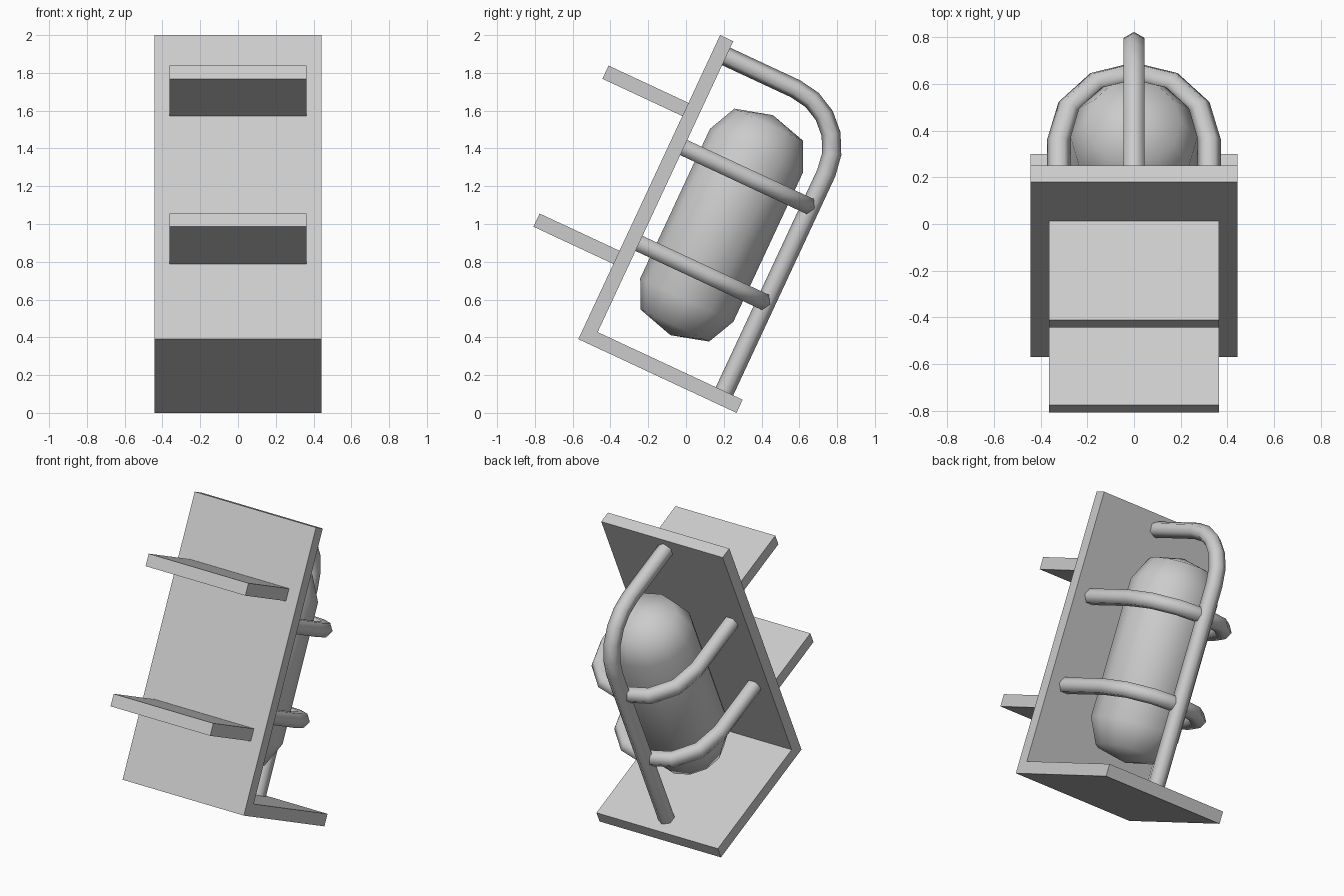
import bpy, bmesh
from math import radians, sin, cos, pi
from mathutils import Vector, Matrix

if "Cube" in bpy.data.objects:
    bpy.data.objects.remove(bpy.data.objects["Cube"])

# Everything is built upright (y = depth, z = height), then leaned by one shared matrix
LEAN = Matrix.Translation((0, -0.57, 0.3905)) @ Matrix.Rotation(radians(-25), 4, 'X')
T = 0.077          # sheet thickness
TUBE_R = 0.051


def finish(name, bm, smooth=None):
    bmesh.ops.recalc_face_normals(bm, faces=bm.faces)
    mesh = bpy.data.meshes.new(name)
    bm.to_mesh(mesh)
    bm.free()
    ob = bpy.data.objects.new(name, mesh)
    bpy.context.collection.objects.link(ob)
    ob.matrix_world = LEAN
    if smooth:
        bpy.ops.object.select_all(action='DESELECT')
        bpy.context.view_layer.objects.active = ob
        ob.select_set(True)
        bpy.ops.object.shade_smooth_by_angle(angle=radians(smooth))
    return ob


def box(name, half_x, y0, y1, z0, z1):
    bm = bmesh.new()
    m = Matrix.Translation((0, (y0 + y1) / 2, (z0 + z1) / 2)) @ \
        Matrix.Diagonal((2 * half_x, y1 - y0, z1 - z0, 1))
    bmesh.ops.create_cube(bm, size=1, matrix=m)
    return finish(name, bm)


def tube(name, path, normal, sides=6):
    """Sweep a polygon along a planar path, one corner facing outward."""
    bm = bmesh.new()
    path = [Vector(p) for p in path]
    normal = Vector(normal)
    rings = []
    for i, p in enumerate(path):
        a = (p - path[i - 1]).normalized() if i else Vector()
        b = (path[i + 1] - p).normalized() if i < len(path) - 1 else Vector()
        out = (a + b).normalized().cross(normal)
        rings.append([bm.verts.new(p + TUBE_R * (out * cos(t) + normal * sin(t)))
                      for t in (2 * pi * k / sides for k in range(sides))])
    for r, s in zip(rings, rings[1:]):
        for k in range(sides):
            n = (k + 1) % sides
            bm.faces.new((r[k], r[n], s[n], s[k]))
    bm.faces.new(rings[0])
    bm.faces.new(rings[-1])
    return finish(name, bm, 65)


# Back plate, foot plate and the two front shelves
box("back_plate", 0.442, 0, T, 0, 1.776)
box("foot_plate", 0.442, T, 0.924, 0, T)
box("lower_shelf", 0.363, -0.467, 0, 0.439, 0.439 + T)
box("upper_shelf", 0.363, -0.467, 0, 1.303, 1.303 + T)

# Capsule tank: half profile (radius, height) spun around its axis
profile = [(0, 0.225), (0.2, 0.281), (0.272, 0.43), (0.272, 1.303), (0.2, 1.455), (0, 1.51)]
bm = bmesh.new()
pts = [bm.verts.new((r, 0.433, z)) for r, z in profile]
edges = [bm.edges.new(e) for e in zip(pts, pts[1:])]
bmesh.ops.spin(bm, geom=pts + edges, cent=(0, 0.433, 0), axis=(0, 0, 1),
               angle=2 * pi, steps=12, use_duplicate=False)
bmesh.ops.remove_doubles(bm, verts=bm.verts, dist=1e-4)
finish("tank", bm, 65)

# Spine bar: out from the plate, round the bend, down to the foot plate
R = 0.335
bend = [(0, 0.483 + R * sin(t), 1.352 + R * cos(t)) for t in (pi / 2 * k / 5 for k in range(6))]
tube("spine_bar", [(0, 0.04, 1.687)] + bend + [(0, 0.818, 0.04)], (1, 0, 0))

# Two guard hoops around the tank
for name, z in (("lower_hoop", 0.595), ("upper_hoop", 1.155)):
    arc = [(0.322 * cos(t), 0.48 + 0.322 * sin(t), z) for t in (pi * k / 6 for k in range(7))]
    tube(name, [(0.322, 0.04, z)] + arc + [(-0.322, 0.04, z)], (0, 0, 1))
